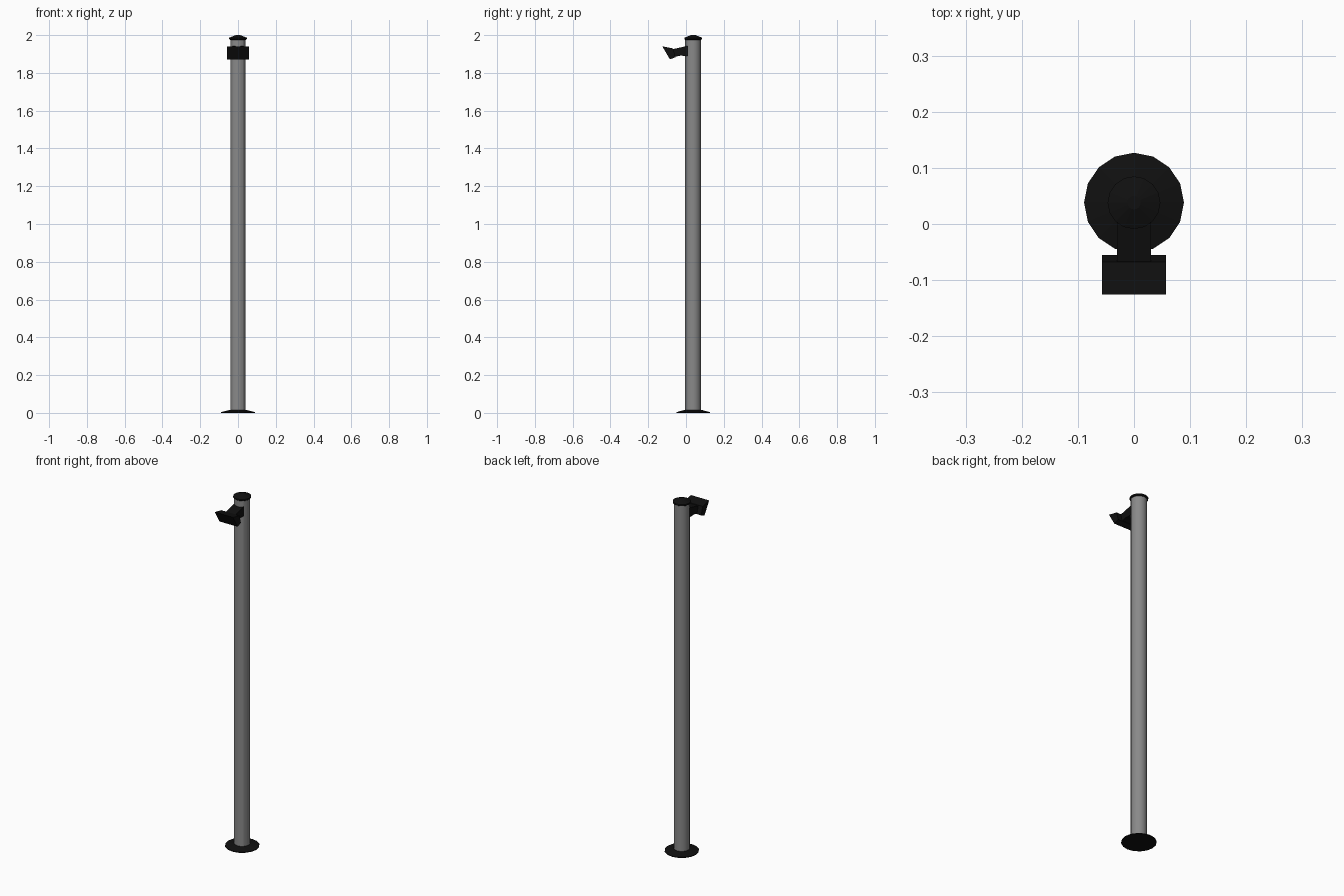
import bpy, bmesh, math

if "Cube" in bpy.data.objects:
    bpy.data.objects.remove(bpy.data.objects["Cube"])

CY = 0.038   # y of the post axis
SIDES = 16


def material(name, v):
    m = bpy.data.materials.new(name)
    m.diffuse_color = (v, v, v, 1)
    m.use_nodes = True
    m.node_tree.nodes["Principled BSDF"].inputs["Base Color"].default_value = m.diffuse_color
    return m


grey = material("grey_metal", 0.25)
black = material("black_plastic", 0.005)


def finish(name, bm, mat, smooth=None):
    bmesh.ops.recalc_face_normals(bm, faces=bm.faces[:])
    me = bpy.data.meshes.new(name)
    bm.to_mesh(me)
    bm.free()
    ob = bpy.data.objects.new(name, me)
    bpy.context.collection.objects.link(ob)
    me.materials.append(mat)
    if smooth:
        bpy.ops.object.select_all(action='DESELECT')
        ob.select_set(True)
        bpy.context.view_layer.objects.active = ob
        bpy.ops.object.shade_smooth_by_angle(angle=math.radians(smooth))
    return ob


def loft(name, rings, mat, smooth=None):
    """Skin a stack of equally long closed rings and cap both ends."""
    bm = bmesh.new()
    loops = [[bm.verts.new(p) for p in r] for r in rings]
    n = len(loops[0])
    for a, b in zip(loops, loops[1:]):
        for i in range(n):
            j = (i + 1) % n
            bm.faces.new((a[i], a[j], b[j], b[i]))
    bm.faces.new(loops[0])
    bm.faces.new(loops[-1])
    return finish(name, bm, mat, smooth)


def circle(r, z, n=SIDES):
    return [(r * math.cos(math.tau * i / n),
             CY + r * math.sin(math.tau * i / n), z) for i in range(n)]


def prism(name, half_width, profile, mat):
    """Extrude a side (y, z) profile across x."""
    return loft(name, [[(s * half_width, y, z) for y, z in profile]
                       for s in (-1, 1)], mat)


# round post with a slightly raised front cover strip
def post_ring(z):
    pts = []
    for i in range(SIDES):
        a = math.tau * i / SIDES
        radii = {10: (0.041, 0.042), 14: (0.042, 0.041)}.get(
            i, (0.042,) if 10 < i < 14 else (0.041,))
        for r in radii:
            pts.append((r * math.cos(a), CY + r * math.sin(a), z))
    return pts


loft("post", [post_ring(0.008), post_ring(1.978)], grey, 35)

# sloped floor flange
loft("base_flange", [circle(0.089, 0), circle(0.089, 0.004),
                     circle(0.047, 0.015)], black)

# domed end cap
loft("top_cap", [circle(0.042, 1.975), circle(0.047, 1.979),
                 circle(0.047, 1.986), circle(0.012, 2.0)], black)

# arm and tilted wide spray head
prism("head_arm", 0.030, [(0.012, 1.944), (-0.068, 1.926),
                          (-0.064, 1.884), (-0.03, 1.891), (0.012, 1.890)], black)
prism("spray_head", 0.057, [(-0.126, 1.941), (-0.085, 1.872),
                            (-0.055, 1.883), (-0.068, 1.929)], black)
